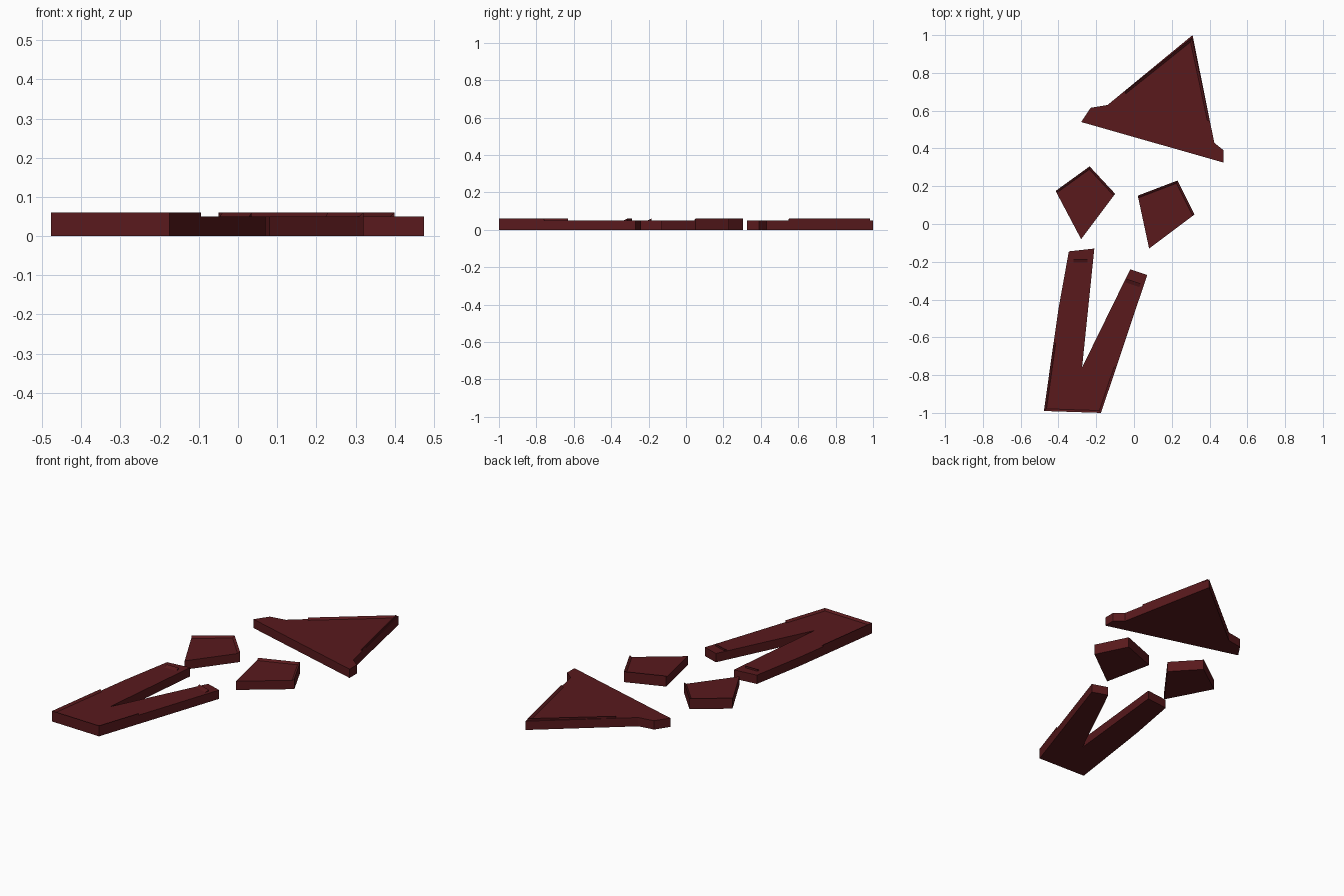
import bpy, bmesh
from mathutils import Vector

if "Cube" in bpy.data.objects:
    bpy.data.objects.remove(bpy.data.objects["Cube"])

BODY, LIP = 0.05, 0.06

mat = bpy.data.materials.new("dark_red")
mat.diffuse_color = (0.1, 0.01, 0.012, 1)
mat.use_nodes = True
mat.node_tree.nodes["Principled BSDF"].inputs["Base Color"].default_value = mat.diffuse_color


def finish(bm, name):
    bmesh.ops.recalc_face_normals(bm, faces=bm.faces)
    mesh = bpy.data.meshes.new(name)
    bm.to_mesh(mesh)
    bm.free()
    mesh.materials.append(mat)
    obj = bpy.data.objects.new(name, mesh)
    bpy.context.collection.objects.link(obj)


def slab(name, outline):
    """Flat outline extruded up from the ground."""
    bm = bmesh.new()
    face = bm.faces.new([bm.verts.new((x, y, 0)) for x, y in outline])
    top = bmesh.ops.extrude_face_region(bm, geom=[face])["geom"]
    bmesh.ops.translate(bm, vec=(0, 0, BODY),
                        verts=[v for v in top if isinstance(v, bmesh.types.BMVert)])
    finish(bm, name)


def lip(name, path, width=0.012):
    """Thin raised edge; its sloped side lies to the left of the path."""
    pts = [Vector(p) for p in path]
    dirs = [(b - a).normalized() for a, b in zip(pts, pts[1:])]
    bm = bmesh.new()
    rings = []
    for i, p in enumerate(pts):
        a, b = dirs[max(i - 1, 0)], dirs[min(i, len(dirs) - 1)]
        n = (a + b).normalized().orthogonal()
        side = Vector((-a.y, a.x))
        if n.dot(side) < 0:
            n = -n
        q = p + n * width / n.dot(side)
        rings.append([bm.verts.new((*p, BODY)), bm.verts.new((*p, LIP)),
                      bm.verts.new((*q, BODY))])
    for r, s in zip(rings, rings[1:]):
        for k in range(3):
            m = (k + 1) % 3
            bm.faces.new((r[k], r[m], s[m], s[k]))
    bm.faces.new(rings[0])
    bm.faces.new(rings[-1])
    finish(bm, name)


# Upper triangle with clipped corners
slab("triangle_plate", [(-0.28, 0.54), (-0.23, 0.615), (-0.14, 0.63), (0.31, 1.0),
                        (0.425, 0.43), (0.475, 0.39), (0.475, 0.325)])
lip("triangle_lip", [(0.4, 0.55), (0.307, 0.985), (-0.05, 0.7)])

# Two kite plates with raised upper edges
kites = {"left": [(-0.1, 0.16), (-0.235, 0.305), (-0.415, 0.175), (-0.28, -0.08)],
         "right": [(0.32, 0.05), (0.23, 0.23), (0.02, 0.15), (0.08, -0.13)]}
for side, outline in kites.items():
    slab(side + "_kite_plate", outline)
    lip(side + "_kite_lip", outline[:3])

# Lower V plate with a raised foot
slab("v_plate", [(-0.477, -0.99), (-0.40, -0.45), (-0.345, -0.145), (-0.21, -0.13),
                 (-0.275, -0.76), (-0.02, -0.24), (0.07, -0.27), (-0.175, -1.0)])
lip("v_foot_lip", [(-0.426, -0.63), (-0.477, -0.99), (-0.175, -1.0), (-0.094, -0.76)])

# Small ridges near the leg tips
lip("left_leg_ridge", [(-0.245, -0.185), (-0.32, -0.185)], 0.02)
lip("right_leg_ridge", [(0.035, -0.315), (-0.04, -0.29)], 0.02)
